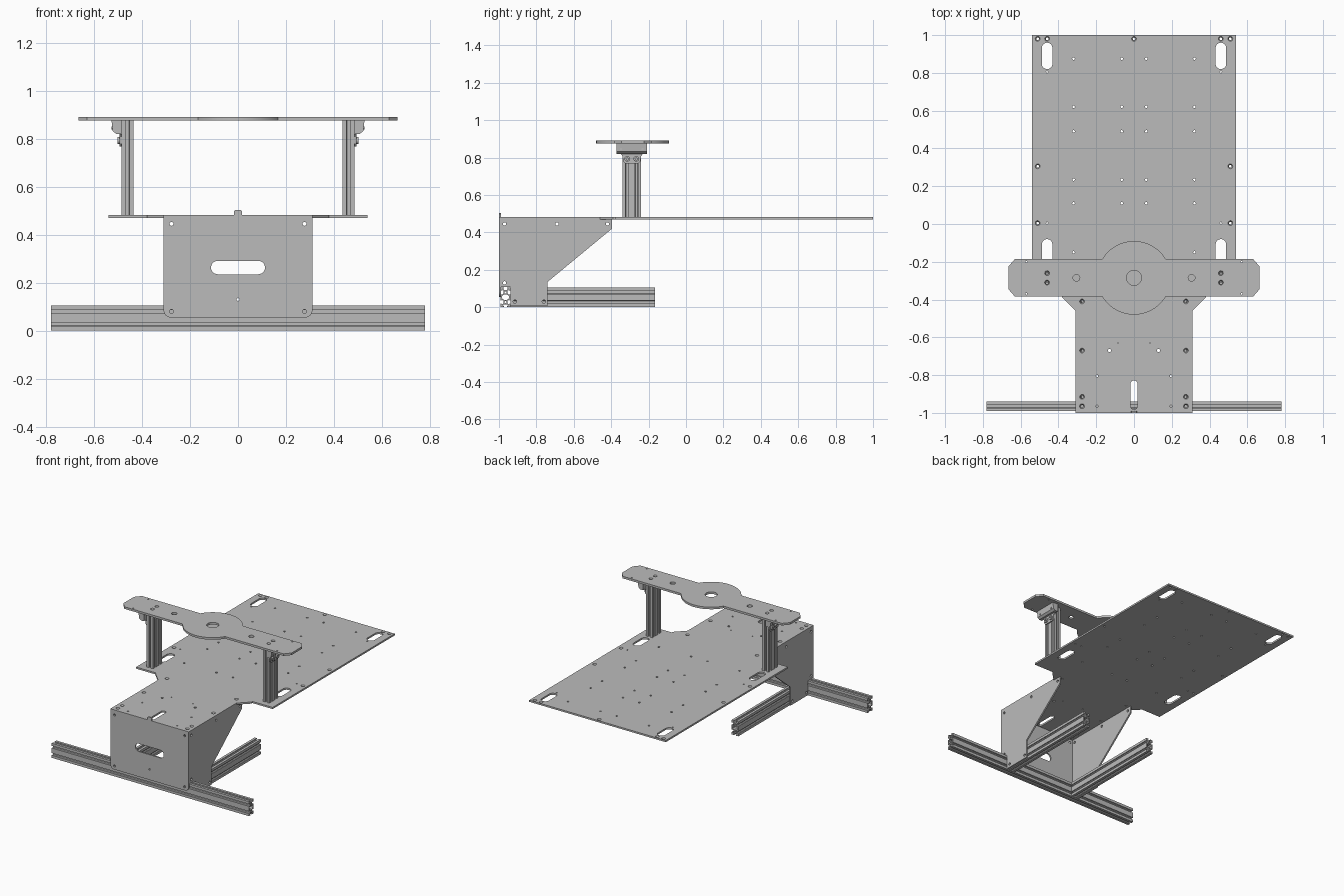
import bpy, bmesh, math
from mathutils import Vector

cube = bpy.data.objects.get("Cube")
if cube:
    bpy.data.objects.remove(cube, do_unlink=True)

metal = bpy.data.materials.new("brushed grey")
metal.use_nodes = True
grey = (0.5, 0.5, 0.5, 1)
metal.diffuse_color = grey
metal.node_tree.nodes["Principled BSDF"].inputs["Base Color"].default_value = grey

# 2D coordinates (u, v) and depth w placed along each extrusion axis
PLACE = {"x": lambda u, v, w: (w, u, v),
         "y": lambda u, v, w: (u, w, v),
         "z": lambda u, v, w: (u, v, w)}
parts = []


def arc(cx, cy, r, start, end, n=12):
    angles = [math.radians(start + (end - start) * i / n) for i in range(n + 1)]
    return [(cx + r * math.cos(a), cy + r * math.sin(a)) for a in angles]


def circle(cx, cy, r, n=16):
    return arc(cx, cy, r, 0, 360, n)[:-1]


def slot(cx, cy, length, width, vertical=False):
    r, h = width / 2, (length - width) / 2
    if vertical:
        return arc(cx, cy + h, r, 0, 180) + arc(cx, cy - h, r, 180, 360)
    return arc(cx + h, cy, r, -90, 90) + arc(cx - h, cy, r, 90, 270)


def mirrored(points):
    """Close a half outline (u >= 0) across the u = 0 axis."""
    return points + [(-u, v) for u, v in reversed(points) if abs(u) > 1e-6]


def both(points):
    return [(s * u, v) for u, v in points for s in (-1, 1)]


def prism(name, loops, axis, low, high, countersinks=(), wide=0.013):
    """Extrude an outline with holes; countersunk holes widen at the high end."""
    bm = bmesh.new()
    edges = []
    for loop in loops:
        vs = [bm.verts.new((u, v, low)) for u, v in loop]
        edges += [bm.edges.new((vs[i - 1], vs[i])) for i in range(len(vs))]
    bmesh.ops.triangle_fill(bm, edges=edges, use_beauty=True, normal=(0, 0, 1))
    top = bmesh.ops.extrude_face_region(bm, geom=bm.faces[:])["geom"]
    for v in (g for g in top if isinstance(g, bmesh.types.BMVert)):
        v.co.z = high
        for c in countersinks:
            d = v.co.xy - Vector(c)
            if d.length < 0.009:
                v.co.xy = Vector(c) + d.normalized() * wide
    for v in bm.verts:
        v.co = PLACE[axis](*v.co)
    bmesh.ops.recalc_face_normals(bm, faces=bm.faces[:])
    mesh = bpy.data.meshes.new(name)
    bm.to_mesh(mesh)
    bm.free()
    mesh.materials.append(metal)
    obj = bpy.data.objects.new(name, mesh)
    bpy.context.collection.objects.link(obj)
    parts.append(obj)
    return obj


# Double T-slot extrusion section, one quarter mirrored twice
QUARTER = [(10, 7), (8, 7), (8, 4.5), (4.5, 7.5), (4.5, 12.5), (8, 15.5), (8, 13),
           (10, 13), (10, 20), (3, 20), (3, 18), (5.5, 18), (2.5, 14.5)]
VOID = [(3, -5.5), (7, -2.5), (7, 2.5), (3, 5.5)]


def extrusion(name, cu, cv, scale, axis, low, high, flat=False):
    half = [(u, -v) for u, v in reversed(QUARTER)] + QUARTER
    loops = [mirrored(half), mirrored(VOID), circle(0, 10, 2.2), circle(0, -10, 2.2)]
    place = [[(cu + scale * (v if flat else u), cv + scale * (u if flat else v))
              for u, v in loop] for loop in loops]
    return prism(name, place, axis, low, high)


# Base rails
extrusion("front_rail", -0.965, 0.053, 0.0026, "x", -0.78, 0.78)
for side, s in (("left", 1), ("right", -1)):
    extrusion(side + "_base_rail", s * 0.272, 0.053, 0.0026, "y", -0.938, -0.165)

# Deck: narrow front, flared to a wide rear
deck_outline = mirrored([(0.31, -0.99), (0.31, -0.46), (0.38, -0.39), (0.38, -0.38),
                         (0.54, -0.38), (0.54, 1.0)])
sunk = both([(0.51, 0.98), (0.46, 0.98), (0.51, 0.305), (0.51, 0.005), (0.275, -0.41),
             (0.275, -0.67), (0.275, -0.915), (0.275, -0.965)]) + [(0, 0.98)]
deck_holes = [circle(x, y, 0.007, 12) for x, y in sunk]
for y in (0.875, 0.62, 0.49, 0.235, 0.11, -0.15):
    deck_holes += [circle(x, y, 0.007, 10) for x in (-0.32, -0.065, 0.065, 0.32)]
for x, y, r in ((0.13, -0.67, 0.009), (0.085, -0.63, 0.004), (0.195, -0.805, 0.006),
                (0.195, -0.965, 0.006), (0.46, 0.805, 0.005), (0.46, 0.005, 0.005)):
    deck_holes += [circle(s * x, y, r, 10) for s in (-1, 1)]
for s in (-1, 1):
    deck_holes += [slot(s * 0.46, y, 0.14, 0.056, True) for y in (0.89, -0.15)]
deck_holes.append(slot(0, -0.905, 0.155, 0.036, True))
prism("deck", [deck_outline] + deck_holes, "z", 0.469, 0.481, sunk)

# Front panel with rounded lower corners, hand slot and top tab
panel = mirrored(arc(0.28, 0.085, 0.03, -90, 0, 6)
                 + [(0.31, 0.481), (0.017, 0.481), (0.017, 0.497), (0.012, 0.503)])
panel_holes = [circle(x, z, 0.008) for x, z in both([(0.277, 0.445), (0.277, 0.08)])]
panel_holes += [circle(0, 0.13, 0.006), slot(0, 0.263, 0.225, 0.056)]
prism("front_panel", [panel] + panel_holes, "y", -1.0, -0.99)

# Gusset side panels, notched round the front rail
gusset = [(-0.99, 0.107), (-0.938, 0.107), (-0.938, 0.005), (-0.74, 0.005),
          (-0.74, 0.135), (-0.395, 0.42), (-0.395, 0.469), (-0.99, 0.469)]
gusset_holes = [circle(y, z, 0.009) for y, z in
                ((-0.97, 0.445), (-0.69, 0.445), (-0.42, 0.445),
                 (-0.915, 0.03), (-0.76, 0.03), (-0.97, 0.13))]
for side, s in (("left", 1), ("right", -1)):
    prism(side + "_side_panel", [gusset] + gusset_holes, "x",
          *sorted((s * 0.299, s * 0.31)))

# Posts, angle brackets and bracket screws
POST_Y = -0.29
for side, s in (("left", 1), ("right", -1)):
    extrusion(side + "_post", s * 0.46, POST_Y, 0.0025, "z", 0.481, 0.875)
    wedge = [(0.485, 0.875), (0.527, 0.875), (0.522, 0.832), (0.508, 0.82), (0.485, 0.82)]
    prism(side + "_bracket", [[(s * x, z) for x, z in wedge]], "y",
          POST_Y - 0.082, POST_Y + 0.082)
    tongue = [(POST_Y + u, v) for u, v in
              mirrored([(0.035, 0.768), (0.046, 0.78), (0.05, 0.808), (0.062, 0.822)])]
    prism(side + "_bracket_tongue", [tongue], "x", *sorted((s * 0.485, s * 0.494)))
    for i, dy in enumerate((-0.024, 0.024)):
        prism(f"{side}_bracket_screw_{i}",
              [circle(POST_Y + dy, 0.793, 0.015), circle(POST_Y + dy, 0.793, 0.006, 6)],
              "x", *sorted((s * 0.49, s * 0.503)))
        prism(f"{side}_bracket_pin_{i}", [circle(POST_Y + dy * 2.4, 0.845, 0.006)],
              "x", *sorted((s * 0.515, s * 0.527)))

# Top bar: chamfered ends and a round hub
HUB_Y, HUB_R, HALF = -0.285, 0.195, 0.1
meet = math.degrees(math.asin(HALF / HUB_R))
end = [(0.63, HUB_Y - HALF), (0.665, HUB_Y - HALF + 0.04),
       (0.665, HUB_Y + HALF - 0.04), (0.63, HUB_Y + HALF)]
bar = mirrored(arc(0, HUB_Y, HUB_R, -90, -meet, 12) + end + arc(0, HUB_Y, HUB_R, meet, 90, 12))
bar_sunk = both([(0.46, -0.31), (0.46, -0.26)])
bar_holes = [circle(x, y, 0.008, 12) for x, y in bar_sunk]
bar_holes += [circle(x, y, 0.005, 8) for x, y in both([(0.57, -0.2), (0.57, -0.37)])]
bar_holes += [circle(x, HUB_Y, 0.018) for x in (-0.305, 0.305)]
bar_holes.append(circle(0, HUB_Y, 0.04, 24))
prism("top_bar", [bar] + bar_holes, "z", 0.875, 0.89, bar_sunk)

# Smooth the round walls, keep hard edges
bpy.ops.object.select_all(action="DESELECT")
for obj in parts:
    obj.select_set(True)
bpy.context.view_layer.objects.active = parts[0]
bpy.ops.object.shade_smooth_by_angle(angle=math.radians(32))
